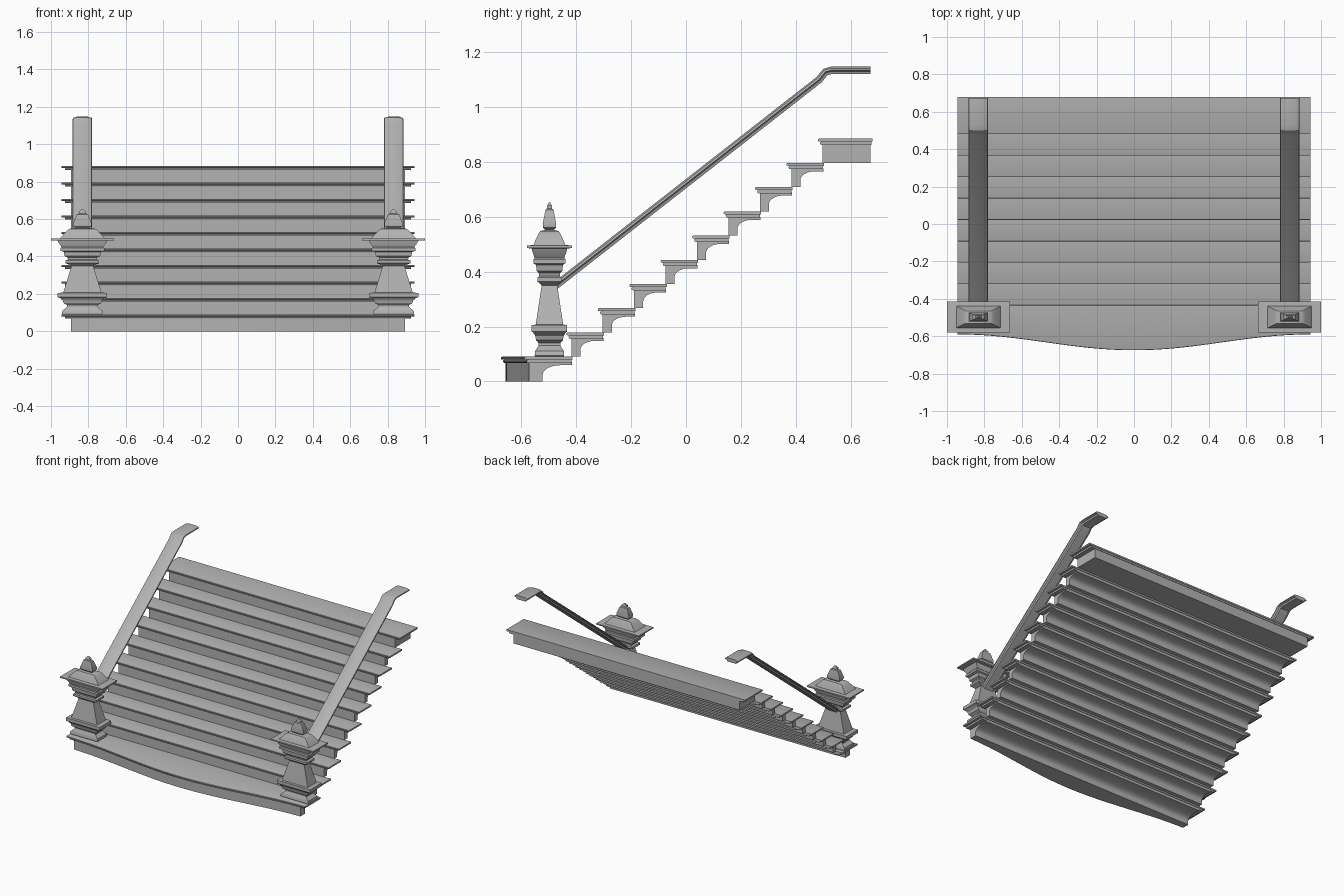
import bpy, bmesh, math
from mathutils import Vector

cube = bpy.data.objects.get("Cube")
if cube:
    bpy.data.objects.remove(cube, do_unlink=True)

stone = bpy.data.materials.new("stone grey")
stone.use_nodes = True
GREY = (0.45, 0.45, 0.45, 1)
stone.diffuse_color = GREY
stone.node_tree.nodes["Principled BSDF"].inputs["Base Color"].default_value = GREY


def loft(name, rings, mirror=False):
    """Skin a row of equal closed rings and cap both ends."""
    bm = bmesh.new()
    rows = [[bm.verts.new(p) for p in ring] for ring in rings]
    n = len(rows[0])
    for a, b in zip(rows, rows[1:]):
        for i in range(n):
            j = (i + 1) % n
            bm.faces.new((a[i], a[j], b[j], b[i]))
    bm.faces.new(rows[0])
    bm.faces.new(rows[-1])
    bmesh.ops.recalc_face_normals(bm, faces=bm.faces)
    mesh = bpy.data.meshes.new(name)
    bm.to_mesh(mesh)
    bm.free()
    mesh.materials.append(stone)
    obj = bpy.data.objects.new(name, mesh)
    bpy.context.collection.objects.link(obj)
    if mirror:
        obj.modifiers.new("mirror", "MIRROR")
    bpy.ops.object.select_all(action="DESELECT")
    obj.select_set(True)
    bpy.context.view_layer.objects.active = obj
    bpy.ops.object.shade_smooth_by_angle(angle=math.radians(30))
    return obj


def bow(x):
    return 0.085 * math.cos(math.pi / 2 * x / 0.945) ** 2


def across(name, profile, half, bowed, front):
    """Run a (y, z) profile across the width; bowed ones push the front out."""
    count = 32 if bowed else 1
    rings = []
    for k in range(count + 1):
        x = -half + 2 * half * k / count
        rings.append([(x, y - (bow(x) if bowed and y < front else 0), z)
                      for y, z in profile])
    return loft(name, rings)


def slab(name, y0, y1, z0, z1, half, bowed):
    """Tread layer with a rounded nose and tapered ends."""
    r = (z1 - z0) / 2
    nose = [(y0 + r - r * math.cos(a), z0 + r + r * math.sin(a))
            for a in [math.radians(d) for d in (-90, -45, 0, 45, 90)]]
    return across(name, nose + [(y1, z1), (y1, z0)], half, bowed, y0 + 0.02)


# Steps: moulded tread over a riser with a coved underside
STEPS, RUN, RISE = 10, 0.1145, 0.0883
for i in range(STEPS):
    first, last = i == 0, i == STEPS - 1
    front = -0.59 if first else -0.436 + RUN * (i - 1)
    back = 0.68 if last else -0.299 + RUN * (i - 1)
    top = 0.09 + RISE * i
    base = 0 if first else top - RISE
    slab(f"tread_{i + 1}", front, back, top - 0.011, top, 0.943, first)
    slab(f"tread_moulding_{i + 1}", front + 0.008, back - 0.004,
         top - 0.023, top - 0.011, 0.925, first)
    face, under = front + 0.018, top - 0.02
    if last:
        profile = [(face, under), (face, base), (0.673, base), (0.673, under)]
    else:
        inner = face + (0.05 if first else 0.033)
        low, high = base + 0.025, top - 0.031
        cove = []
        for k in range(9):
            a = math.pi / 2 * k / 8
            reach = (back - inner) * 0.6
            cove.append((inner + reach * (1 - math.cos(a)),
                         low + (high - low) * math.sin(a)))
        profile = ([(face, under), (face, base), (inner, base)] + cove
                   + [(back - 0.002, high), (back - 0.002, under)])
    across(f"riser_{i + 1}", profile, 0.893, first, face + 0.02)

# Newel posts: rectangular stacked mouldings, (height, half width)
POST = [(0.085, 0.1), (0.095, 0.11), (0.11, 0.107), (0.13, 0.082),
        (0.14, 0.082), (0.15, 0.1), (0.165, 0.105), (0.178, 0.12),
        (0.182, 0.132), (0.205, 0.132), (0.207, 0.102), (0.35, 0.058),
        (0.358, 0.075), (0.364, 0.09), (0.378, 0.09), (0.384, 0.077),
        (0.395, 0.08), (0.402, 0.095), (0.425, 0.1), (0.43, 0.118),
        (0.445, 0.118), (0.45, 0.11), (0.47, 0.125), (0.484, 0.132),
        (0.486, 0.168), (0.495, 0.168), (0.497, 0.118), (0.51, 0.108),
        (0.54, 0.08), (0.548, 0.068), (0.552, 0.034), (0.56, 0.048),
        (0.575, 0.05), (0.625, 0.03), (0.63, 0.018), (0.64, 0.018),
        (0.652, 0.006)]
PX, PY = 0.832, -0.4975
loft("newel_post", [[(PX + sx * h, PY + sy * h * 0.49, z)
                     for sx, sy in ((-1, -1), (1, -1), (1, 1), (-1, 1))]
                    for z, h in POST], mirror=True)

# Handrails: chamfered section swept up the slope to a level end
SECTION = [(-0.034, -0.014), (0.034, -0.014), (0.038, -0.004), (0.052, 0.0),
           (0.05, 0.007), (0.03, 0.013), (-0.03, 0.013), (-0.05, 0.007),
           (-0.052, 0.0), (-0.038, -0.004)]
PATH = [Vector(p) for p in ((-0.49, 0.338), (0.485, 1.1), (0.497, 1.115),
                            (0.508, 1.128), (0.53, 1.134), (0.673, 1.134))]
rings = []
for i, p in enumerate(PATH):
    ways = [(b - a).normalized() for a, b in zip(PATH, PATH[1:])]
    t = (ways[max(i - 1, 0)] + ways[min(i, len(ways) - 1)]).normalized()
    rings.append([(0.832 + u, p.x - t.y * v, p.y + t.x * v) for u, v in SECTION])
loft("handrail", rings, mirror=True)
